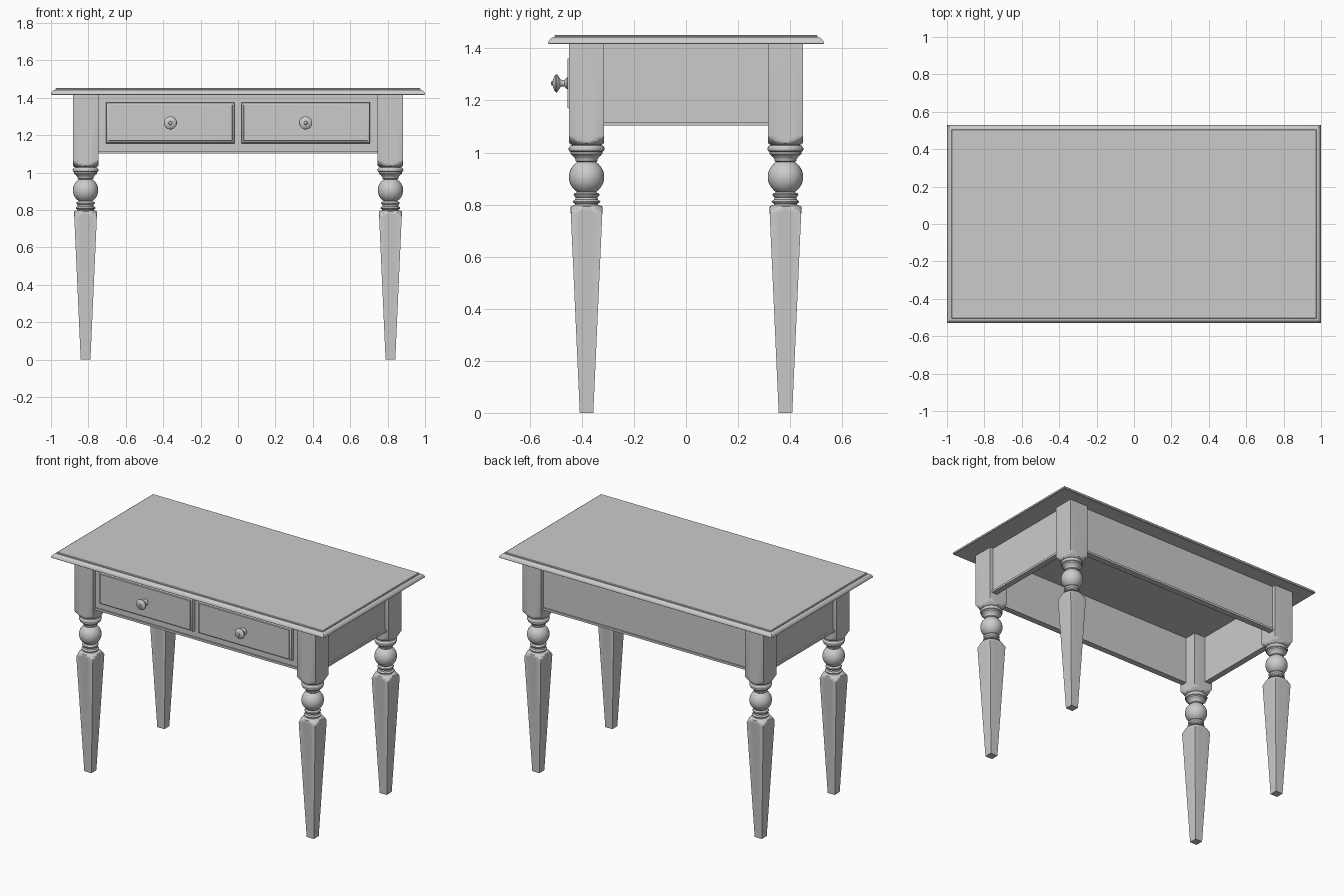
import bpy, math
from mathutils import Matrix

if "Cube" in bpy.data.objects:
    bpy.data.objects.remove(bpy.data.objects["Cube"])

LEG_X, LEG_Y, LEG_H = 0.815, 0.382, 0.068
TOP_Z = 1.416


def make_object(name, verts, faces, smooth=True):
    mesh = bpy.data.meshes.new(name)
    mesh.from_pydata(verts, [], faces)
    obj = bpy.data.objects.new(name, mesh)
    bpy.context.collection.objects.link(obj)
    if smooth:
        bpy.ops.object.select_all(action='DESELECT')
        bpy.context.view_layer.objects.active = obj
        obj.select_set(True)
        bpy.ops.object.shade_smooth_by_angle(angle=math.radians(30))
    return obj


def loft(name, rings, smooth=True):
    """Skin equal-length rings (bottom to top) and cap both ends."""
    n = len(rings[0])
    verts = [p for ring in rings for p in ring]
    faces = [(k * n + i, k * n + (i + 1) % n, (k + 1) * n + (i + 1) % n, (k + 1) * n + i)
             for k in range(len(rings) - 1) for i in range(n)]
    faces += [tuple(range(n))[::-1], tuple(range(len(verts) - n, len(verts)))]
    return make_object(name, verts, faces, smooth)


def turned(name, rows, n=32):
    """Lathe rows of (z, radius, half_width); the circle is clipped by a square."""
    rings = []
    for z, radius, half in rows:
        ring = []
        for i in range(n):
            c, s = math.cos(math.tau * i / n), math.sin(math.tau * i / n)
            r = min(radius, half / max(abs(c), abs(s)))
            ring.append((r * c, r * s, z))
        rings.append(ring)
    return loft(name, rings)


def rect(x, y, z):
    return [(-x, -y, z), (x, -y, z), (x, y, z), (-x, y, z)]


def box(name, x0, x1, y0, y1, z0, z1):
    cx, cy = (x0 + x1) / 2, (y0 + y1) / 2
    obj = loft(name, [rect((x1 - x0) / 2, (y1 - y0) / 2, z) for z in (z0, z1)], False)
    obj.data.transform(Matrix.Translation((cx, cy, 0)))
    return obj


# Table top: ovolo edge, small step, flat surface
edge = [(0.004, TOP_Z), (0, 1.419), (0.001, 1.426), (0.005, 1.433), (0.011, 1.439),
        (0.018, 1.442), (0.024, 1.443), (0.024, 1.448), (0.028, 1.452)]
loft("table_top", [rect(1 - d, 0.53 - d, z) for d, z in edge])

# Legs: tapered square foot, turned middle, square block at the top
rows = [(0, 1, 0.026), (0.765, 1, 0.0605)]
rows += [(z, r, 0.062) for z, r in
         [(0.776, 0.078), (0.785, 0.07), (0.792, 0.062), (0.797, 0.052)]]
turning = [(0.799, 0.044), (0.804, 0.044), (0.806, 0.05), (0.811, 0.053), (0.816, 0.05),
           (0.819, 0.044), (0.828, 0.042), (0.832, 0.047), (0.838, 0.05), (0.843, 0.047),
           (0.846, 0.04)]
for i in range(13):  # ball
    a = math.radians(-58 + 116 * i / 12)
    turning.append((0.906 + 0.068 * math.sin(a), 0.068 * math.cos(a)))
turning += [(0.968, 0.042), (0.973, 0.042), (0.98, 0.046), (0.988, 0.053), (0.995, 0.062),
            (1.003, 0.062), (1.005, 0.066), (1.012, 0.069), (1.02, 0.068), (1.027, 0.062),
            (1.029, 0.054)]
rows += [(z, r, 1) for z, r in turning]
rows += [(z, r, LEG_H) for z, r in
         [(1.031, 0.06), (1.037, 0.068), (1.044, 0.076), (1.053, 0.086), (1.065, 0.097),
          (TOP_Z, 0.097)]]
leg = turned("leg_front_left", rows)
leg.location = (-LEG_X, -LEG_Y, 0)
for name, sx, sy in [("leg_front_right", 1, -1), ("leg_back_left", -1, 1), ("leg_back_right", 1, 1)]:
    other = leg.copy()
    other.name = name
    other.location = (sx * LEG_X, sy * LEG_Y, 0)
    bpy.context.collection.objects.link(other)

# Aprons between the legs, each with a thin moulding along the bottom
AX, AY, T = 0.858, 0.425, 0.03
SX, SY = LEG_X - 0.06, LEG_Y - 0.06
for name, s in [("front", -1), ("back", 1)]:
    y = sorted((s * AY, s * (AY - T)))
    box(name + "_apron", -SX, SX, *y, 1.115, TOP_Z)
    y = sorted((s * (AY + 0.01), s * (AY - T)))
    box(name + "_moulding", -SX, SX, *y, 1.103, 1.117)
for name, s in [("left", -1), ("right", 1)]:
    x = sorted((s * AX, s * (AX - T)))
    box(name + "_apron", *x, -SY, SY, 1.115, TOP_Z)
    x = sorted((s * (AX + 0.01), s * (AX - T)))
    box(name + "_moulding", *x, -SY, SY, 1.103, 1.117)

# Drawer fronts with moulded edges, and turned knobs
knob = [(-0.002, 0.022), (0.003, 0.022), (0.007, 0.018), (0.012, 0.013), (0.02, 0.012),
        (0.027, 0.015), (0.033, 0.024), (0.038, 0.032), (0.042, 0.035), (0.046, 0.034),
        (0.051, 0.027), (0.055, 0.017), (0.057, 0.01), (0.061, 0.008), (0.063, 0.004)]
face_front = Matrix.Rotation(math.radians(90), 4, 'X')
for name, s in [("left", -1), ("right", 1)]:
    place = Matrix.Translation((s * 0.3615, -AY, 1.266)) @ face_front
    panel = [(0, -0.01), (0, 0.014), (0.003, 0.02), (0.008, 0.023), (0.012, 0.024), (0.014, 0.03)]
    drawer = loft(name + "_drawer_front", [rect(0.344 - d, 0.109 - d, z) for d, z in panel])
    drawer.data.transform(place)
    k = turned(name + "_knob", [(z + 0.03, r, 1) for z, r in knob], 24)
    k.data.transform(place)
